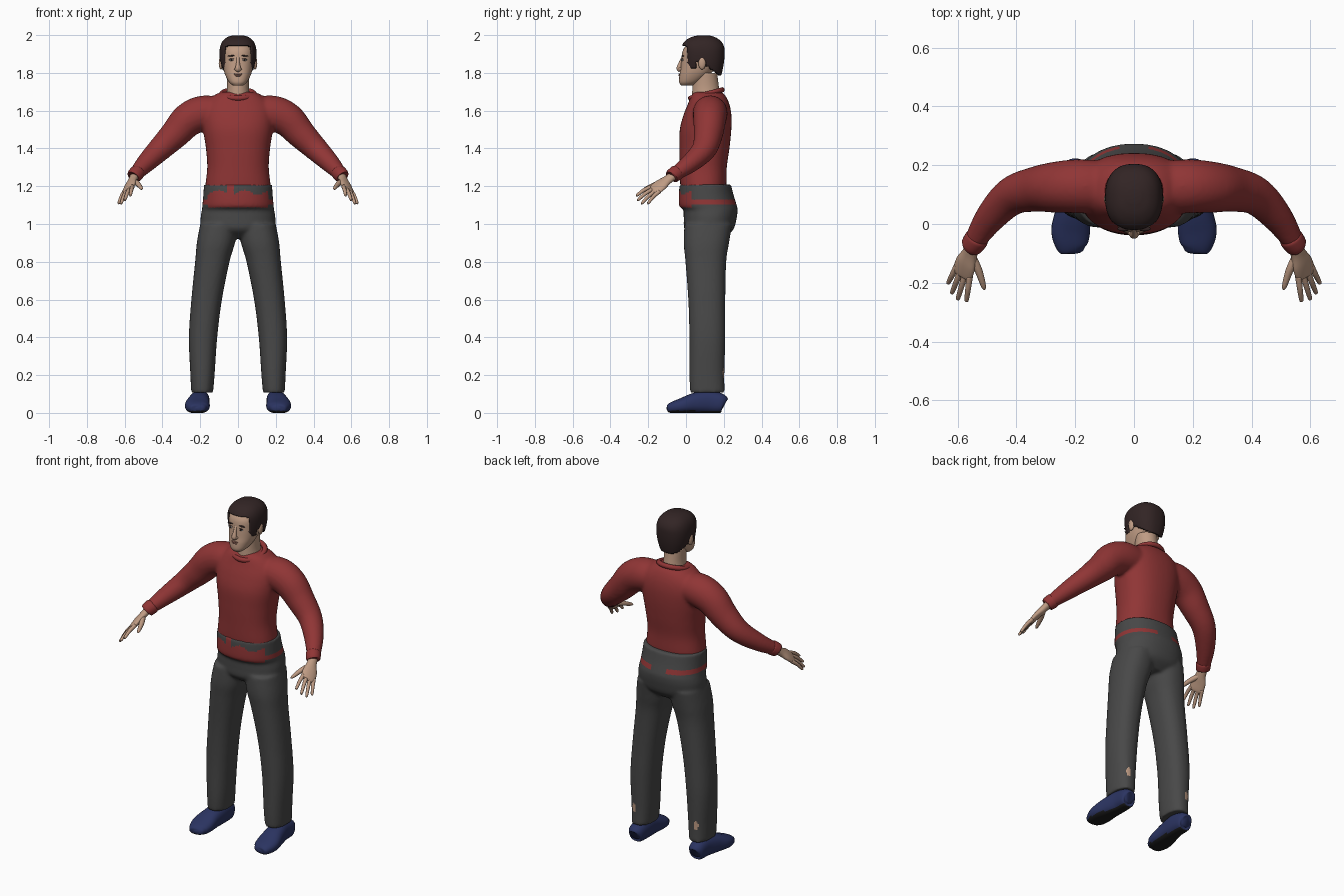
import bpy, bmesh, math
from mathutils import Vector, Matrix

cube = bpy.data.objects.get("Cube")
if cube:
    bpy.data.objects.remove(cube)


def material(name, rgb):
    m = bpy.data.materials.new(name)
    m.use_nodes = True
    m.diffuse_color = (*rgb, 1)
    m.node_tree.nodes["Principled BSDF"].inputs["Base Color"].default_value = (*rgb, 1)
    return m


RED = material("red knit", (0.28, 0.036, 0.036))
GREY = material("charcoal cloth", (0.065, 0.065, 0.065))
NAVY = material("navy shoe", (0.024, 0.034, 0.12))
SOLE = material("black sole", (0.012, 0.012, 0.012))
HAIR = material("dark brown hair", (0.032, 0.018, 0.018))
SKIN = material("skin", (0.52, 0.33, 0.23))
LIPS = material("lips", (0.34, 0.16, 0.12))
WHITE = material("eye white", (0.6, 0.58, 0.55))


def smooth_path(keys, steps=6):
    """Catmull-Rom interpolation through key sections."""
    k = [Vector(s) for s in keys]
    out = []
    for i in range(len(k) - 1):
        a, b, c, d = k[max(i - 1, 0)], k[i], k[i + 1], k[min(i + 2, len(k) - 1)]
        for j in range(steps):
            t = j / steps
            out.append(0.5 * (2 * b + (c - a) * t + (2 * a - 5 * b + 4 * c - d) * t * t
                              + (3 * b - a - 3 * c + d) * t ** 3))
    return out + [k[-1]]


def sweep(bm, keys, side=(0, 0, 1), n=24, power=2, mirror=1, level=False):
    """Skin superellipse sections (x, y, z, radius along side, other radius)."""
    path = smooth_path(keys)
    rings = []
    for i, s in enumerate(path):
        t = Vector((0, 0, 1))
        if not level:
            t = (path[min(i + 1, len(path) - 1)].xyz - path[max(i - 1, 0)].xyz).normalized()
        u = Vector(side)
        u = (u - t * u.dot(t)).normalized()
        v = t.cross(u)
        ring = []
        for j in range(n):
            a = math.tau * j / n
            c, d = (math.copysign(abs(f) ** (2 / power), f) for f in (math.cos(a), math.sin(a)))
            p = s.xyz + u * c * s[3] + v * d * s[4]
            ring.append(bm.verts.new((p.x * mirror, p.y, p.z)))
        rings.append(ring)
    for a, b in zip(rings, rings[1:]):
        for j in range(n):
            bm.faces.new((a[j], a[(j + 1) % n], b[(j + 1) % n], b[j]))
    bm.faces.new(rings[0])
    bm.faces.new(rings[-1])


def column(bm, keys, **kw):
    """Upright sweep from sections (z, x centre, half width, front y, back y)."""
    sweep(bm, [(x, (f + b) / 2, z, w, (b - f) / 2) for z, x, w, f, b in keys],
          side=(1, 0, 0), level=True, **kw)


def ball(bm, centre, size, turn=0):
    mat = Matrix.Translation(centre) @ Matrix.Rotation(turn, 4, 'Y') @ Matrix.Diagonal((*size, 1))
    bmesh.ops.create_uvsphere(bm, u_segments=16, v_segments=10, radius=1, matrix=mat)


def finish(name, bm, mats, voxel=0):
    """Turn a bmesh into a smooth object, optionally fusing its volumes."""
    bmesh.ops.recalc_face_normals(bm, faces=bm.faces)
    me = bpy.data.meshes.new(name)
    bm.to_mesh(me)
    bm.free()
    ob = bpy.data.objects.new(name, me)
    bpy.context.collection.objects.link(ob)
    if voxel:
        r = ob.modifiers.new("fuse", 'REMESH')
        r.mode, r.voxel_size = 'VOXEL', voxel
        s = ob.modifiers.new("relax", 'SMOOTH')
        s.factor, s.iterations = 0.5, 4
        dg = bpy.context.evaluated_depsgraph_get()
        ob.data = bpy.data.meshes.new_from_object(ob.evaluated_get(dg))
        ob.modifiers.clear()
    ob.data.materials.clear()
    for m in mats:
        ob.data.materials.append(m)
    for p in ob.data.polygons:
        p.use_smooth = True
        p.material_index = 0
    return ob


SIDES = (("left", 1), ("right", -1))

# Sweater: torso and both sleeves fused together
bm = bmesh.new()
column(bm, [(1.15, 0, .17, -.02, .2), (1.2, 0, .173, -.03, .213), (1.3, 0, .163, -.033, .216),
            (1.4, 0, .17, -.035, .23), (1.5, 0, .185, -.033, .24), (1.58, 0, .19, -.012, .24),
            (1.64, 0, .17, .012, .228), (1.685, 0, .12, .03, .205), (1.7, 0, .08, .05, .18)],
       n=40, power=2.3)
for _, s in SIDES:
    sweep(bm, [(.1, .125, 1.59, .085, .09), (.19, .128, 1.585, .094, .092),
               (.265, .125, 1.55, .09, .087), (.335, .118, 1.475, .078, .077),
               (.415, .095, 1.395, .064, .066), (.49, .02, 1.32, .05, .052),
               (.55, -.072, 1.255, .034, .034)], mirror=s)
finish("sweater", bm, [RED], voxel=0.01)

# Collar and cuffs
bpy.ops.mesh.primitive_torus_add(major_radius=.086, minor_radius=.014, major_segments=40,
                                 minor_segments=10, location=(0, .108, 1.688),
                                 rotation=(.26, 0, 0))
collar = bpy.context.object
collar.name = "collar"
collar.data.materials.append(RED)
bpy.ops.object.shade_smooth()
for label, s in SIDES:
    bm = bmesh.new()
    sweep(bm, [(.53, -.042, 1.277, .036, .036), (.535, -.05, 1.271, .041, .041),
               (.55, -.072, 1.255, .039, .039), (.554, -.077, 1.25, .033, .033)], mirror=s)
    finish(label + "_cuff", bm, [RED])

# Trousers: hips and legs fused, with the sweater hem showing at the waist
bm = bmesh.new()
column(bm, [(.925, 0, .13, .05, .2), (.97, 0, .19, -.006, .25), (1.03, 0, .198, -.012, .268),
            (1.075, 0, .191, -.014, .273), (1.095, 0, .189, -.036, .27),
            (1.15, 0, .184, -.038, .253), (1.21, 0, .18, -.034, .238)], n=48, power=2.2)
for _, s in SIDES:
    column(bm, [(.108, .19, .058, .022, .205), (.2, .188, .064, .018, .203),
                (.4, .185, .075, .018, .208), (.6, .166, .081, .012, .208),
                (.8, .136, .091, -.003, .213), (.9, .117, .101, -.012, .228),
                (1., .1, .1, -.008, .245)], mirror=s, n=32, power=2.3)
trousers = finish("trousers", bm, [GREY, RED, SKIN], voxel=0.009)
for p in trousers.data.polygons:
    x, y, z = p.center
    front_hem = y < .03 and 1.088 < z < 1.167 + .012 * math.sin(x * 45)
    front_gap = y < 0 and z > 1.1 and -.06 < x < -.02
    back_stripe = y >= .03 and 1.1 < z < 1.127 and not (y > .15 and abs(x) < .05)
    if front_hem or front_gap or back_stripe:
        p.material_index = 1
    elif y > .15 and ((abs(x) - .205) / .014) ** 2 + ((z - .21) / .025) ** 2 < 1:
        p.material_index = 2

# Shoes with flat dark soles
for label, s in SIDES:
    bm = bmesh.new()
    sweep(bm, [(.2, .205, .045, .025, .028), (.2, .19, .05, .044, .05), (.2, .12, .058, .05, .06),
               (.208, .05, .052, .057, .055), (.215, -.02, .038, .066, .041),
               (.212, -.07, .028, .056, .031), (.207, -.093, .023, .038, .02),
               (.206, -.101, .022, .015, .008)], side=(1, 0, 0), power=2.4, mirror=s, n=28)
    for v in bm.verts:
        v.co.z = max(v.co.z, 0)
    shoe = finish(label + "_shoe", bm, [NAVY, SOLE])
    for p in shoe.data.polygons:
        if p.center.z < .012 and p.normal.z < -.4:
            p.material_index = 1

# Hands: flat palm, four fingers and a thumb
KNUCKLE, ACROSS = Vector((.58, -.16, 1.185)), Vector((.68, .6, -.42)).normalized()
TIPS = ((.57, -.264, 1.15), (.6, -.258, 1.125), (.62, -.237, 1.107), (.633, -.203, 1.108))
for label, s in SIDES:
    bm = bmesh.new()
    sweep(bm, [(.545, -.06, 1.262, .025, .022), (.558, -.1, 1.232, .029, .02),
               (.572, -.135, 1.206, .041, .018), (.583, -.168, 1.18, .041, .014),
               (.586, -.178, 1.174, .03, .008)], side=ACROSS, mirror=s)
    for i, tip in enumerate(TIPS):
        base, tip = KNUCKLE + ACROSS * (i - 1.5) * .021, Vector(tip)
        mid = base.lerp(tip, .5) + Vector((0, 0, .006))
        end = base.lerp(tip, .93)
        sweep(bm, [(*base, .0115, .0115), (*mid, .01, .01), (*end, .0075, .0075),
                   (*tip, .002, .002)], mirror=s, n=10)
    sweep(bm, [(.556, -.105, 1.23, .016, .016), (.53, -.155, 1.212, .014, .014),
               (.512, -.21, 1.19, .009, .009), (.508, -.224, 1.184, .002, .002)],
          mirror=s, n=10)
    finish(label + "_hand", bm, [SKIN])

# Head: skull, neck, nose and ears
bm = bmesh.new()
column(bm, [(1.732, 0, .025, -.025, .03), (1.75, 0, .047, -.036, .07), (1.785, 0, .066, -.035, .12),
            (1.82, 0, .077, -.029, .15), (1.87, 0, .084, -.024, .18), (1.92, 0, .084, -.016, .185),
            (1.96, 0, .068, .015, .165), (1.98, 0, .04, .05, .13)], n=40, power=2.3)
column(bm, [(1.64, 0, .07, .03, .19), (1.72, 0, .058, .034, .175), (1.8, 0, .06, .04, .165)], n=32)
sweep(bm, [(0, -.018, 1.885, .004, .008), (0, -.028, 1.855, .01, .009),
           (0, -.037, 1.823, .013, .015), (0, -.03, 1.81, .008, .011)],
      side=(0, 1, 0), n=16)
for _, s in SIDES:
    ball(bm, (s * .09, .085, 1.852), (.012, .02, .034))
    ball(bm, (s * .012, -.031, 1.82), (.008, .01, .008))
finish("head", bm, [SKIN])

# Facial features
bm = bmesh.new()
ball(bm, (0, -.032, 1.794), (.022, .008, .004))
ball(bm, (0, -.032, 1.786), (.018, .008, .005))
finish("lips", bm, [LIPS])
for label, s in SIDES:
    for part, mat, x, y, z, size, turn in (
            ("eye", WHITE, .034, -.018, 1.868, (.013, .006, .005), 0),
            ("iris", HAIR, .034, -.0215, 1.868, (.005, .004, .005), 0),
            ("upper_lid", HAIR, .034, -.02, 1.874, (.015, .005, .0018), .1),
            ("eyebrow", HAIR, .036, -.016, 1.89, (.021, .008, .0035), .1)):
        bm = bmesh.new()
        ball(bm, (s * x, y, z), size, s * turn)
        finish(f"{label}_{part}", bm, [mat])


# Hair: outer shell trimmed along hairline, sideburns, ears and nape
def hairline(x, y):
    if y < .008:
        return 1.945 - .3 * max(abs(x) - .05, 0)
    if y < .055:
        return 1.825
    return 1.862 if y < .103 else 1.84 - .7 * (y - .103)


bm = bmesh.new()
column(bm, [(1.765, 0, .064, .02, .178), (1.8, 0, .08, -.005, .19), (1.85, 0, .093, -.015, .2),
            (1.9, 0, .098, -.021, .204), (1.94, 0, .094, -.022, .201), (1.97, 0, .08, -.004, .183),
            (1.99, 0, .055, .03, .152), (1.999, 0, .025, .07, .118)], n=80, power=2.4)
trim = [f for f in bm.faces
        if f.calc_center_median().z < hairline(*f.calc_center_median().xy)]
bmesh.ops.delete(bm, geom=trim, context='FACES')
hair = finish("hair", bm, [HAIR])
shell = hair.modifiers.new("thickness", 'SOLIDIFY')
shell.thickness, shell.offset = .01, -1
